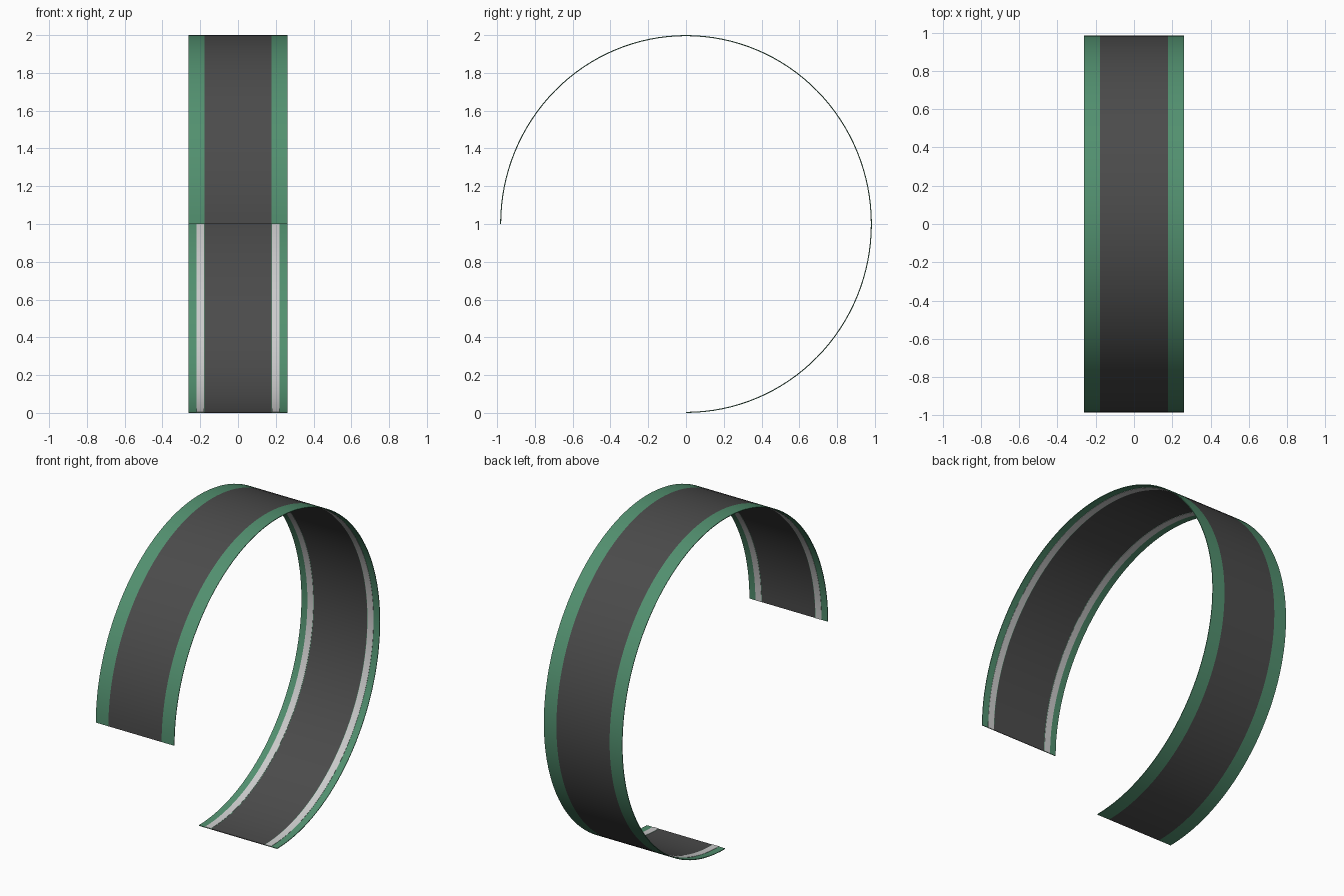
import bpy, math

if "Cube" in bpy.data.objects:
    bpy.data.objects.remove(bpy.data.objects["Cube"])

RY, RZ, SEGMENTS = 0.984, 1.0, 96   # loop radii and steps along the arc


def material(name, rgb):
    m = bpy.data.materials.new(name)
    m.diffuse_color = (*rgb, 1)
    m.use_nodes = True
    m.node_tree.nodes["Principled BSDF"].inputs["Base Color"].default_value = m.diffuse_color
    return m


def arc_band(name, spans, inset_out, inset_in, mat):
    """Sweep thin rectangles along a 270 degree arc, from the bottom over the top."""
    verts, faces = [], []
    for x0, x1 in spans:
        base = len(verts)
        for i in range(SEGMENTS + 1):
            a = math.radians(-90 + 270 * i / SEGMENTS)
            for x, d in ((x0, inset_out), (x1, inset_out), (x1, inset_in), (x0, inset_in)):
                verts.append((x, (RY - d) * math.cos(a), 1 + (RZ - d) * math.sin(a)))
        for i in range(SEGMENTS):
            p = base + 4 * i
            for k in range(4):
                n = (k + 1) % 4
                faces.append((p + k, p + n, p + 4 + n, p + 4 + k))
        e = base + 4 * SEGMENTS
        faces += [(base + 3, base + 2, base + 1, base), (e, e + 1, e + 2, e + 3)]
    mesh = bpy.data.meshes.new(name)
    mesh.from_pydata(verts, [], faces)
    mesh.materials.append(mat)
    ob = bpy.data.objects.new(name, mesh)
    bpy.context.collection.objects.link(ob)
    bpy.ops.object.select_all(action='DESELECT')
    ob.select_set(True)
    bpy.context.view_layer.objects.active = ob
    # consistent outward normals
    bpy.ops.object.mode_set(mode='EDIT')
    bpy.ops.mesh.select_all(action='SELECT')
    bpy.ops.mesh.normals_make_consistent(inside=False)
    bpy.ops.object.mode_set(mode='OBJECT')
    bpy.ops.object.shade_smooth_by_angle(angle=math.radians(30))
    return ob


def both_sides(x0, x1):
    return [(x0, x1), (-x1, -x0)]


asphalt = material("asphalt", (0.07, 0.07, 0.07))
green = material("green", (0.085, 0.28, 0.16))
white = material("white", (0.8, 0.8, 0.82))

# Road surface, green verges, and painted lines on the inner face
arc_band("road", [(-0.178, 0.178)], 0.0, 0.004, asphalt)
arc_band("verges", both_sides(0.178, 0.262), 0.0, 0.004, green)
arc_band("edge_lines", both_sides(0.181, 0.221), 0.003, 0.0055, white)
